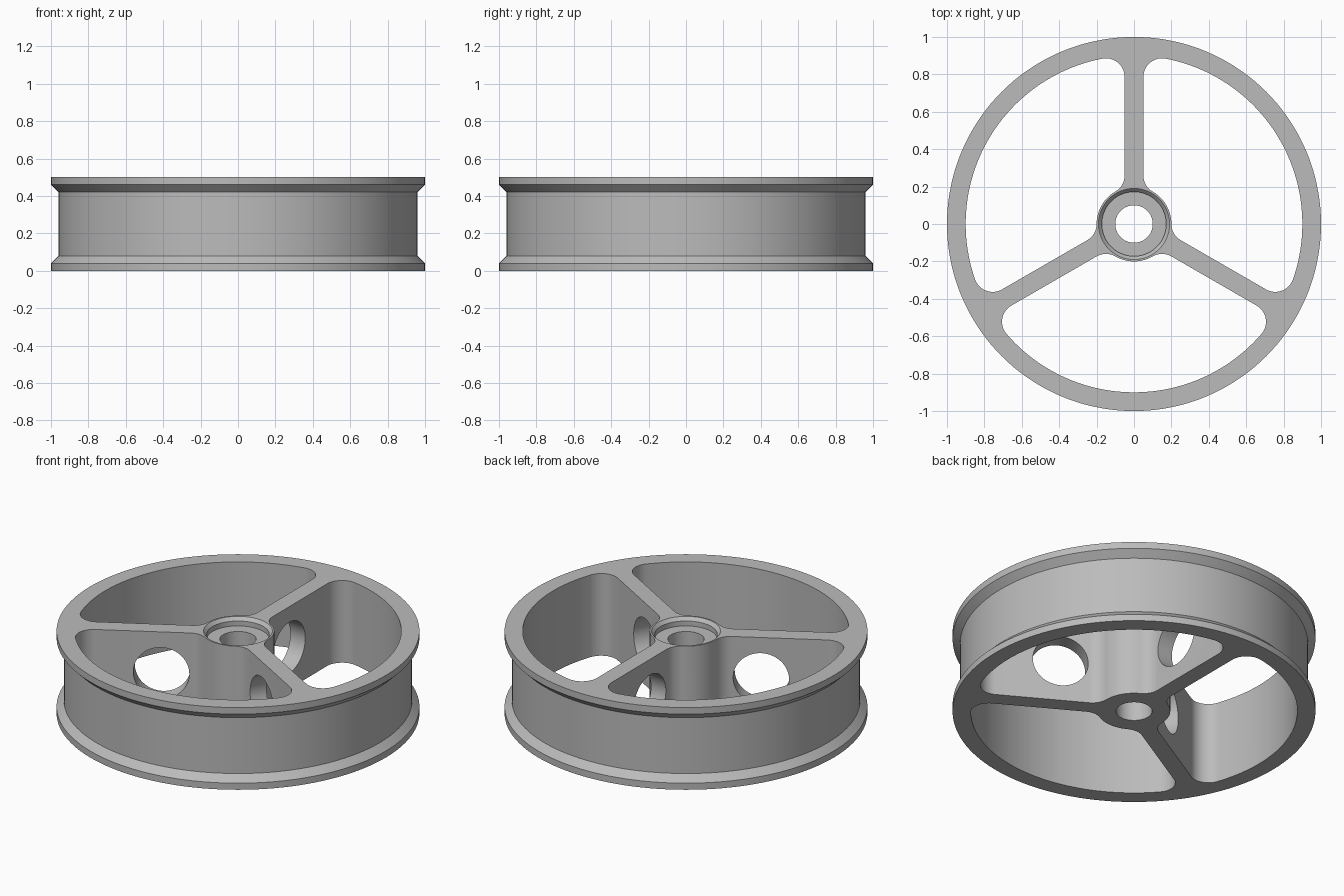
import bpy, bmesh, math
from mathutils import Matrix, Vector

HEIGHT, RIM_IN, HUB_OUT = 0.5, 0.9, 0.2
SPOKE_HALF, FILLET = 0.05, 0.1
HOLE_AT, HOLE_R = 0.42, 0.155
SEGMENTS = 144

if "Cube" in bpy.data.objects:
    bpy.data.objects.remove(bpy.data.objects["Cube"])

grey = bpy.data.materials.new("wheel grey")
grey.use_nodes = True
colour = (0.5, 0.5, 0.5, 1)
grey.diffuse_color = colour
grey.node_tree.nodes["Principled BSDF"].inputs["Base Color"].default_value = colour


def make_object(name, bm):
    bmesh.ops.recalc_face_normals(bm, faces=bm.faces)
    mesh = bpy.data.meshes.new(name)
    bm.to_mesh(mesh)
    bm.free()
    mesh.materials.append(grey)
    obj = bpy.data.objects.new(name, mesh)
    bpy.context.collection.objects.link(obj)
    return obj


def lathe(name, profile):
    """Spin a closed (radius, height) profile about z."""
    bm = bmesh.new()
    rings = []
    for i in range(SEGMENTS):
        a = math.tau * i / SEGMENTS
        rings.append([bm.verts.new((r * math.cos(a), r * math.sin(a), z)) for r, z in profile])
    for i, ring in enumerate(rings):
        after = rings[(i + 1) % SEGMENTS]
        for j in range(len(profile)):
            k = (j + 1) % len(profile)
            bm.faces.new((ring[j], after[j], after[k], ring[k]))
    return make_object(name, bm)


def arc(cx, cy, r, start, end, steps):
    angles = [start + (end - start) * i / steps for i in range(steps + 1)]
    return [Vector((cx + r * math.cos(a), cy + r * math.sin(a), 0)) for a in angles]


def pocket_outline():
    """Rounded opening between a spoke along +x and the next one at 120 degrees."""
    middle = math.radians(60)
    t = SPOKE_HALF + FILLET
    s_hub = math.sqrt((HUB_OUT + FILLET) ** 2 - t * t)
    s_rim = math.sqrt((RIM_IN - FILLET) ** 2 - t * t)
    hub_a, rim_a = math.atan2(t, s_hub), math.atan2(t, s_rim)
    down = 1.5 * math.pi
    half = arc(0, 0, HUB_OUT, middle, hub_a, 6)
    half += arc(s_hub, t, FILLET, math.pi + hub_a, down, 10)[1:]
    half += arc(s_rim, t, FILLET, down, math.tau + rim_a, 16)
    half += arc(0, 0, RIM_IN, rim_a, middle, 24)[1:]
    # Mirror across the middle of the opening
    axis = Vector((math.cos(middle), math.sin(middle), 0))
    mirrored = [2 * p.dot(axis) * axis - p for p in half[1:-1]]
    return half + mirrored[::-1]


def spoke_turn(i):
    return Matrix.Rotation(math.radians(90 + 120 * i), 4, "Z")


# Solid wheel body: flanged rim outside, stepped bore inside
wheel = lathe("spoked_wheel", [
    (0.1, 0), (1, 0), (1, 0.04), (0.96, 0.08),
    (0.96, 0.42), (1, 0.46), (1, HEIGHT), (0.19, HEIGHT),
    (0.172, 0.48), (0.172, 0.45), (0.1, 0.45)])

# Three openings that leave the spokes
bm = bmesh.new()
for i in range(3):
    verts = [bm.verts.new(spoke_turn(i) @ (p + Vector((0, 0, -0.1)))) for p in pocket_outline()]
    face = bm.faces.new(verts)
    top = bmesh.ops.extrude_face_region(bm, geom=[face])["geom"]
    bmesh.ops.translate(bm, vec=(0, 0, HEIGHT + 0.2),
                        verts=[v for v in top if isinstance(v, bmesh.types.BMVert)])
pockets = make_object("pocket_cutter", bm)

# Round hole through each spoke
bm = bmesh.new()
for i in range(3):
    place = Matrix.Translation((HOLE_AT, 0, HEIGHT / 2)) @ Matrix.Rotation(math.pi / 2, 4, "X")
    bmesh.ops.create_cone(bm, cap_ends=True, segments=64, radius1=HOLE_R, radius2=HOLE_R,
                          depth=0.16, matrix=spoke_turn(i) @ place)
holes = make_object("hole_cutter", bm)

# Cut, then drop the cutters
bpy.context.view_layer.objects.active = wheel
for cutter in (pockets, holes):
    mod = wheel.modifiers.new(cutter.name, "BOOLEAN")
    mod.operation, mod.solver, mod.object = "DIFFERENCE", "EXACT", cutter
    bpy.ops.object.modifier_apply(modifier=mod.name)
    bpy.data.objects.remove(cutter)

bpy.ops.object.select_all(action="DESELECT")
wheel.select_set(True)
bpy.ops.object.shade_smooth_by_angle(angle=math.radians(30))
